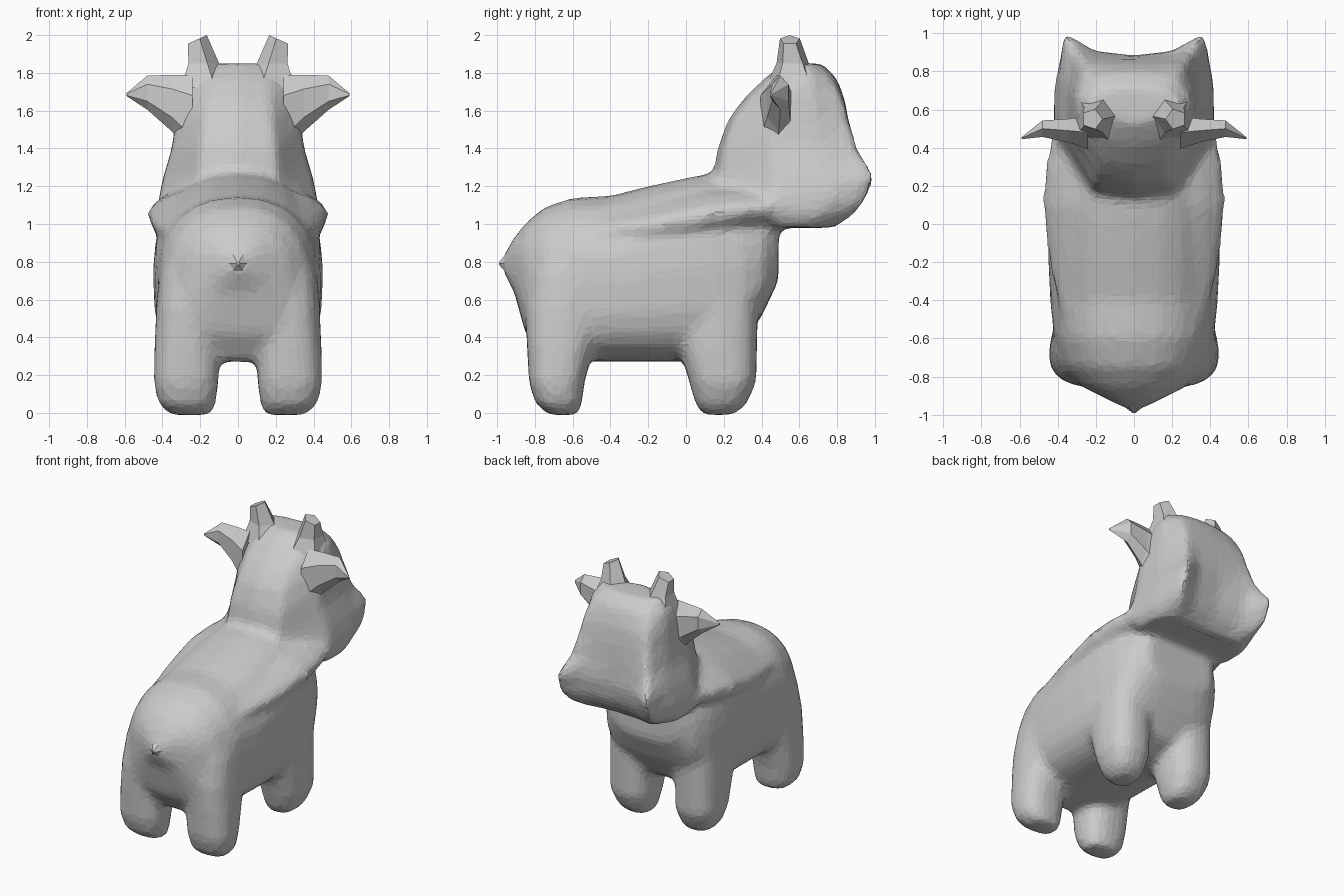
import bpy, bmesh
from math import cos, sin, pi


def loft(bm, rings):
    """Closed skin through rings that share one vertex count."""
    vs = [[bm.verts.new(p) for p in r] for r in rings]
    n = len(vs[0])
    for a, b in zip(vs, vs[1:]):
        for i in range(n):
            j = (i + 1) % n
            bm.faces.new((a[i], a[j], b[j], b[i]))
    bm.faces.new(vs[0])
    bm.faces.new(vs[-1])


def oval(n, top, bottom=None, start=0.0):
    """Unit superellipse points, with separate powers for upper and lower half."""
    pts = []
    for i in range(n):
        t = 2 * pi * (i + start) / n
        c, s = cos(t), sin(t)
        p = 2 / (top if s >= 0 or bottom is None else bottom)
        pts.append((abs(c) ** p * (1 if c >= 0 else -1),
                    abs(s) ** p * (1 if s >= 0 else -1)))
    return pts


def finish(bm, name):
    bmesh.ops.recalc_face_normals(bm, faces=bm.faces)
    me = bpy.data.meshes.new(name)
    bm.to_mesh(me)
    bm.free()
    ob = bpy.data.objects.new(name, me)
    bpy.context.scene.collection.objects.link(ob)
    return ob


bm = bmesh.new()

# Torso: y, bottom z, top z, half width
torso = [(-0.97, 0.75, 0.83, 0.04), (-0.91, 0.64, 0.93, 0.16),
         (-0.85, 0.42, 1.005, 0.28), (-0.75, 0.27, 1.09, 0.375),
         (-0.60, 0.27, 1.14, 0.42), (-0.40, 0.27, 1.15, 0.44),
         (-0.20, 0.27, 1.20, 0.45), (0.00, 0.27, 1.245, 0.45),
         (0.15, 0.28, 1.27, 0.44), (0.30, 0.35, 1.20, 0.42),
         (0.41, 0.53, 1.12, 0.37), (0.49, 0.70, 1.06, 0.27)]
loft(bm, [[(w * c, y, (a + b) / 2 + (b - a) / 2 * s) for c, s in oval(24, 2.3, 3.3)]
          for y, a, b, w in torso])

# Shoulder ridge running forward into the jaw: y, half width, centre z, half height
ridge = [(-0.55, 0.37, 0.96, 0.10), (-0.20, 0.45, 0.99, 0.17),
         (0.10, 0.485, 1.05, 0.18), (0.30, 0.47, 1.08, 0.16),
         (0.50, 0.43, 1.10, 0.12), (0.70, 0.40, 1.10, 0.08)]
loft(bm, [[(w * c, y, z + h * s) for c, s in oval(20, 1.6, 2.0)] for y, w, z, h in ridge])

# Legs: z, centre x, centre y, half x, half y
front = [(-0.012, 0.24, 0.17, 0.08, 0.08), (0.04, 0.255, 0.185, 0.125, 0.135),
         (0.16, 0.265, 0.195, 0.165, 0.18), (0.35, 0.265, 0.17, 0.17, 0.21),
         (0.75, 0.26, 0.17, 0.17, 0.22)]
rear = [(-0.012, 0.25, -0.65, 0.11, 0.08), (0.05, 0.27, -0.675, 0.155, 0.125),
        (0.16, 0.275, -0.685, 0.175, 0.15), (0.35, 0.27, -0.665, 0.175, 0.18),
        (0.55, 0.25, -0.635, 0.185, 0.22), (0.75, 0.22, -0.58, 0.20, 0.25),
        (0.95, 0.16, -0.53, 0.20, 0.22)]
for leg in (front, rear):
    for side in (1, -1):
        loft(bm, [[(side * (x + rx * c), y + ry * s, z) for c, s in oval(14, 2.5)]
                  for z, x, y, rx, ry in leg])

# Head and neck: z, back y, cheek y, face centre y, half widths back/mid/cheek
head = [(0.98, 0.32, 0.79, 0.76, 0.24, 0.38, 0.28),
        (1.05, 0.14, 0.90, 0.83, 0.26, 0.42, 0.34),
        (1.13, 0.13, 0.96, 0.87, 0.24, 0.42, 0.37),
        (1.25, 0.14, 1.01, 0.885, 0.21, 0.395, 0.37),
        (1.40, 0.165, 0.91, 0.875, 0.20, 0.35, 0.31),
        (1.55, 0.22, 0.86, 0.86, 0.18, 0.33, 0.28),
        (1.66, 0.30, 0.83, 0.84, 0.17, 0.32, 0.26),
        (1.77, 0.41, 0.77, 0.80, 0.16, 0.30, 0.23),
        (1.85, 0.52, 0.70, 0.72, 0.12, 0.24, 0.17)]
rings = []
for z, yb, yc, yf, wb, wm, wc in head:
    d = yc - yb
    half = [(wb, yb + 0.03), (wm, yb + 0.4 * d), (wm, yb + 0.72 * d), (wc, yc),
            (wc * 0.55, yf + 0.2 * (yc - yf))]
    outline = [(0, yb)] + half + [(0, yf)] + [(-x, y) for x, y in reversed(half)]
    rings.append([(x, y, z) for x, y in outline])
loft(bm, rings)

# Fuse everything into one faceted skin
body = finish(bm, "animal_body")
m = body.modifiers.new("fuse", 'REMESH')
m.mode = 'VOXEL'
m.voxel_size = 0.024
m = body.modifiers.new("soften", 'SMOOTH')
m.factor = 0.5
m.iterations = 14
m = body.modifiers.new("facets", 'DECIMATE')
m.ratio = 0.15

# Tail: small point on the rump
bm = bmesh.new()
loft(bm, [[(r * c, y, z + r * s) for c, s in oval(6, 2)]
          for y, z, r in ((-0.86, 0.80, 0.17), (-0.93, 0.795, 0.09), (-0.99, 0.79, 0.008))])
finish(bm, "tail")

for side, label in ((1, "right"), (-1, "left")):
    # Ear: flattened wedge pointing outward; x, y, z, half depth, half height
    bm = bmesh.new()
    ear = [(0.24, 0.48, 1.57, 0.10, 0.22), (0.35, 0.49, 1.64, 0.07, 0.15),
           (0.48, 0.50, 1.695, 0.05, 0.09), (0.59, 0.45, 1.685, 0.006, 0.008)]
    loft(bm, [[(side * x, y + ry * c, z + rz * s) for c, s in oval(6, 2, None, 0.5)]
              for x, y, z, ry, rz in ear])
    finish(bm, label + "_ear")

    # Horn: five sided stub with a slanted top; x, y, z, radius, slant
    bm = bmesh.new()
    horn = [(0.17, 0.57, 1.72, 0.16, 0), (0.19, 0.565, 1.85, 0.09, 0),
            (0.22, 0.55, 1.975, 0.055, 0.45)]
    loft(bm, [[(side * (x + r * c), y + r * s, z - r * k * c)
               for c, s in oval(5, 2, None, 0.5)] for x, y, z, r, k in horn])
    finish(bm, label + "_horn")
